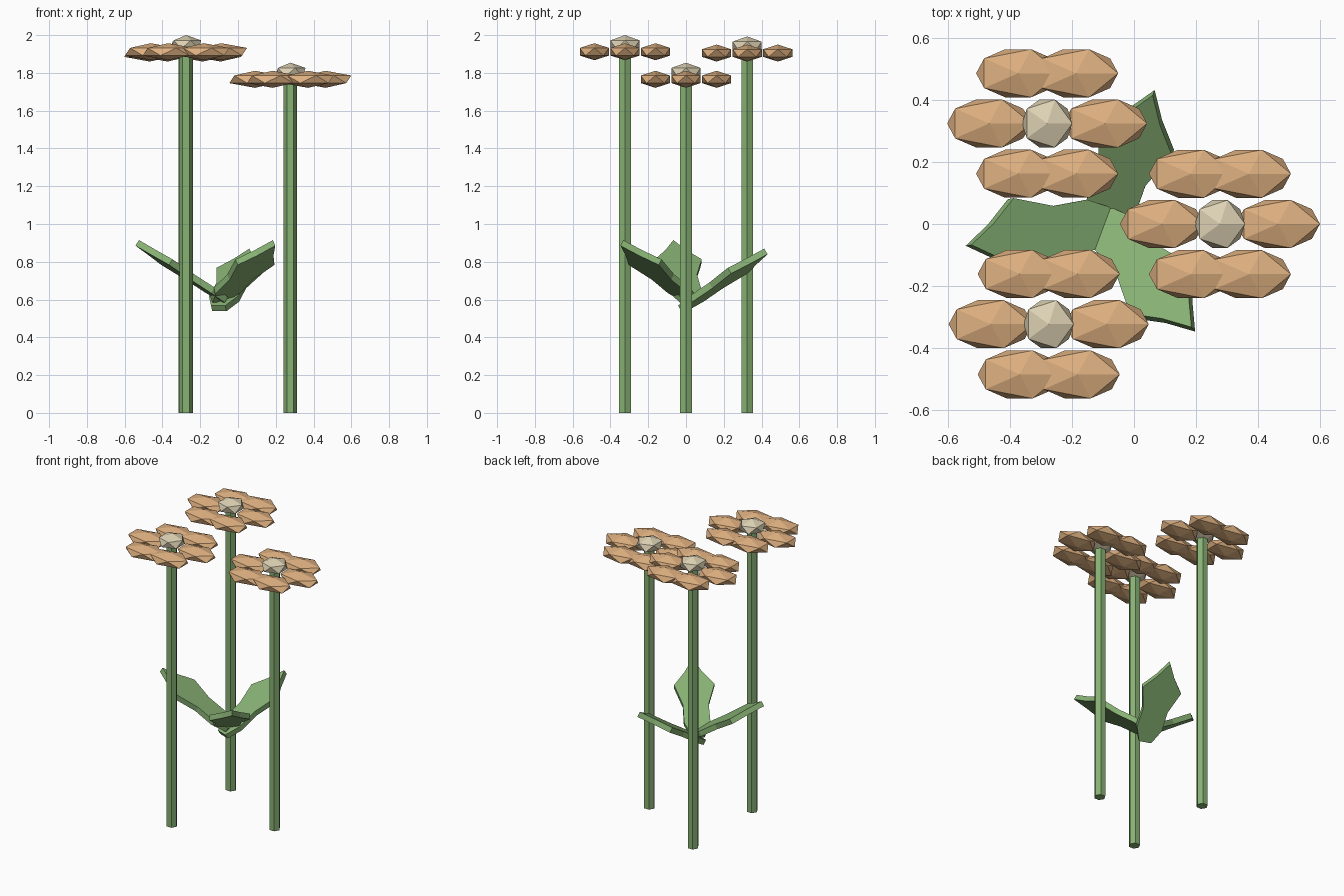
import bpy, bmesh
from math import radians, sin, cos, atan
from mathutils import Matrix, Vector

cube = bpy.data.objects.get("Cube")
if cube:
    bpy.data.objects.remove(cube, do_unlink=True)


def material(name, rgb):
    m = bpy.data.materials.new(name)
    m.use_nodes = True
    m.diffuse_color = (*rgb, 1)
    m.node_tree.nodes["Principled BSDF"].inputs["Base Color"].default_value = (*rgb, 1)
    return m


GREEN = material("leaf_green", (0.246, 0.445, 0.175))
TAN = material("petal_tan", (0.73, 0.434, 0.216))
CREAM = material("centre_cream", (0.73, 0.645, 0.456))


def finish(bm, name, mat):
    bmesh.ops.recalc_face_normals(bm, faces=bm.faces)
    mesh = bpy.data.meshes.new(name)
    bm.to_mesh(mesh)
    bm.free()
    mesh.materials.append(mat)
    obj = bpy.data.objects.new(name, mesh)
    bpy.context.scene.collection.objects.link(obj)
    return obj


def faceted_ball(name, mat, centre, size):
    bm = bmesh.new()
    place = Matrix.Translation(centre) @ Matrix.Diagonal((*size, 1))
    bmesh.ops.create_icosphere(bm, subdivisions=1, radius=1, matrix=place)
    return finish(bm, name, mat)


def flower(label, x, y, z):
    # six-sided stem
    bm = bmesh.new()
    top = z + 0.01
    bmesh.ops.create_cone(bm, cap_ends=True, segments=6, radius1=0.036, radius2=0.036, depth=top,
                          matrix=Matrix.Translation((x, y, top / 2)) @ Matrix.Rotation(radians(30), 4, "Z"))
    # put corners on the x axis whichever way the cone starts
    if max(v.co.x for v in bm.verts) - x < 0.035:
        bmesh.ops.rotate(bm, verts=bm.verts, cent=(x, y, 0), matrix=Matrix.Rotation(radians(30), 3, "Z"))
    finish(bm, label + "_stem", GREEN)
    # ring of six petals, all lying along x
    for i in range(6):
        a = radians(60 * i)
        faceted_ball(f"{label}_petal_{i + 1}", TAN,
                     (x + 0.187 * cos(a), y + 0.187 * sin(a), z), (0.1515, 0.091, 0.045))
    faceted_ball(label + "_centre", CREAM, (x, y, z + 0.038), (0.0905, 0.0905, 0.05))


flower("back_flower", -0.28, 0.324, 1.905)
flower("front_flower", -0.275, -0.323, 1.912)
flower("left_flower", 0.277, 0.0, 1.766)

# leaf half outline: distance along the leaf, half width
HALF = [(-0.035, 0.04), (0.045, 0.082), (0.155, 0.08), (0.278, 0.126), (0.355, 0.056)]
TIP = 0.437
SLOPE = atan(0.64)
THICK = 0.035


def leaf(name, angle, drop):
    outline = [(u, -v) for u, v in HALF] + [(TIP, 0)] + [(u, v) for u, v in reversed(HALF)]
    bm = bmesh.new()
    face = bm.faces.new([bm.verts.new((u / cos(SLOPE), v, 0)) for u, v in outline])
    grown = bmesh.ops.extrude_face_region(bm, geom=[face])["geom"]
    bmesh.ops.translate(bm, vec=Vector((0, 0, -THICK)),
                        verts=[g for g in grown if isinstance(g, bmesh.types.BMVert)])
    bm.transform(Matrix.Translation((-0.093, 0.005, 0.635 - drop))
                 @ Matrix.Rotation(radians(angle), 4, "Z") @ Matrix.Rotation(-SLOPE, 4, "Y"))
    finish(bm, name, GREEN)


leaf("back_leaf", 69.5, 0.045)
leaf("right_leaf", 189.5, 0)
leaf("front_leaf", 309.5, 0)
